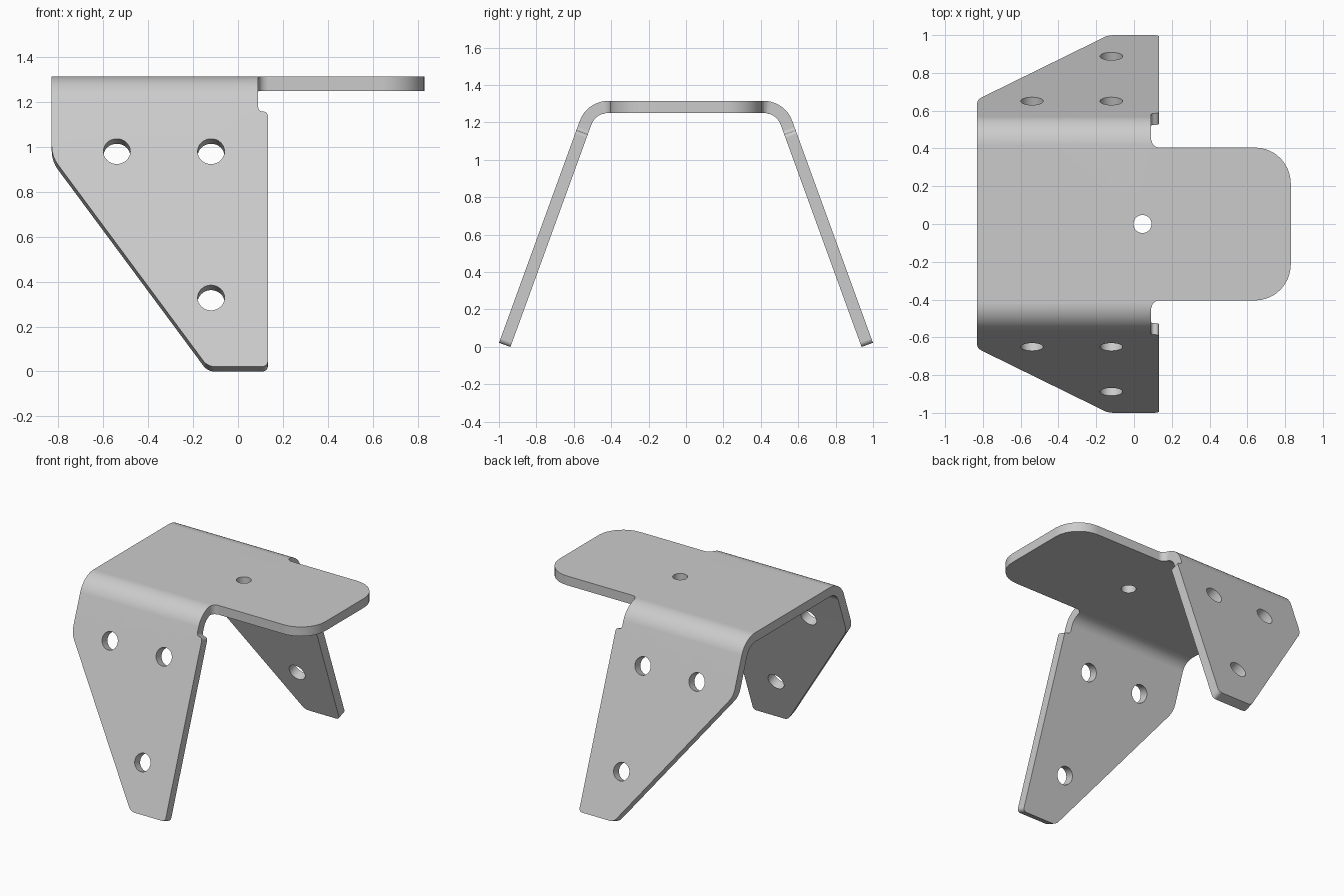
import bpy, bmesh, math
from mathutils import Vector

if "Cube" in bpy.data.objects:
    bpy.data.objects.remove(bpy.data.objects["Cube"])

T = 0.065                       # sheet thickness
TOP = 1.315                     # top surface height
R_OUT, Y0 = 0.16, 0.417         # outer bend radius, where the bend starts
R_IN = R_OUT - T
R_MID = R_IN + T / 2
ANG = math.radians(70)          # bend angle
LEG = Y0 + R_MID * ANG          # unrolled position where the leg starts
END = LEG + 1.264               # unrolled position of the foot
BEND_STEPS = 10


def rounded(corners):
    """Closed outline from (x, s, radius) corners, each one filleted."""
    out = []
    for i, (x, y, r) in enumerate(corners):
        p = Vector((x, y))
        a = (Vector(corners[i - 1][:2]) - p).normalized()
        b = (Vector(corners[(i + 1) % len(corners)][:2]) - p).normalized()
        half = a.angle(b) / 2
        centre = p + (a + b).normalized() * (r / math.sin(half))
        start = p + a * (r / math.tan(half)) - centre
        stop = p + b * (r / math.tan(half)) - centre
        sweep = start.angle_signed(stop)
        n = max(4, round(abs(sweep) / math.radians(11)))
        for k in range(n + 1):
            t = -sweep * k / n
            c, s = math.cos(t), math.sin(t)
            out.append(centre + Vector((start.x * c - start.y * s,
                                        start.x * s + start.y * c)))
    return out


def circle(x, y, r, n=32):
    return [Vector((x + r * math.cos(2 * math.pi * k / n),
                    y + r * math.sin(2 * math.pi * k / n))) for k in range(n)]


def bend(co):
    """Wrap a point of the flat sheet onto the folded profile."""
    x, s, n = co
    a, side = abs(s), math.copysign(1, s)
    if a <= Y0:
        return Vector((x, s, TOP - T + n))
    th = min((a - Y0) / R_MID, ANG)
    d = max(a - LEG, 0)
    r = R_IN + n
    y = Y0 + r * math.sin(th) + d * math.cos(th)
    z = TOP - R_OUT + r * math.cos(th) - d * math.sin(th)
    return Vector((x, side * y, z))


# Flat pattern: tongue, relief notch, tapered leg; mirrored to the other side
half = [(0.83, 0.405, 0.19), (0.09, 0.405, 0.045),
        (0.09, LEG + 0.055, 0.021), (0.133, LEG + 0.055, 0.021),
        (0.133, END, 0.025), (-0.1356, END, 0.06), (-0.83, LEG + 0.267, 0.15)]
loops = [rounded(half + [(x, -s, r) for x, s, r in reversed(half)]),
         circle(0.045, 0, 0.048)]

# Screw holes in both legs
for side in (1, -1):
    for x, d in ((-0.54, 0.244), (-0.12, 0.244), (-0.12, 0.938)):
        loops.append(circle(x, side * (LEG + d), 0.06))

# Fill the pattern
bm = bmesh.new()
edges = []
for loop in loops:
    vs = [bm.verts.new((p.x, p.y, 0)) for p in loop]
    edges += [bm.edges.new((vs[i - 1], vs[i])) for i in range(len(vs))]
bmesh.ops.triangle_fill(bm, edges=edges, use_beauty=True, normal=(0, 0, 1))

# Cut bend lines, thicken, then fold
for side in (1, -1):
    for k in range(BEND_STEPS + 1):
        s = side * (Y0 + (LEG - Y0) * k / BEND_STEPS)
        bmesh.ops.bisect_plane(bm, geom=bm.verts[:] + bm.edges[:] + bm.faces[:],
                               dist=1e-5, plane_co=(0, s, 0), plane_no=(0, 1, 0))
res = bmesh.ops.extrude_face_region(bm, geom=bm.faces[:])
for v in res["geom"]:
    if isinstance(v, bmesh.types.BMVert):
        v.co.z = T
for v in bm.verts:
    v.co = bend(v.co)
bmesh.ops.recalc_face_normals(bm, faces=bm.faces[:])
for f in bm.faces:
    f.smooth = True

mesh = bpy.data.meshes.new("folded_bracket")
bm.to_mesh(mesh)
bm.free()
mesh.set_sharp_from_angle(angle=math.radians(30))
bracket = bpy.data.objects.new("folded_bracket", mesh)
bpy.context.collection.objects.link(bracket)

# Keep the flat faces evenly shaded beside the bends
wn = bracket.modifiers.new("even_shading", 'WEIGHTED_NORMAL')
wn.keep_sharp = True
